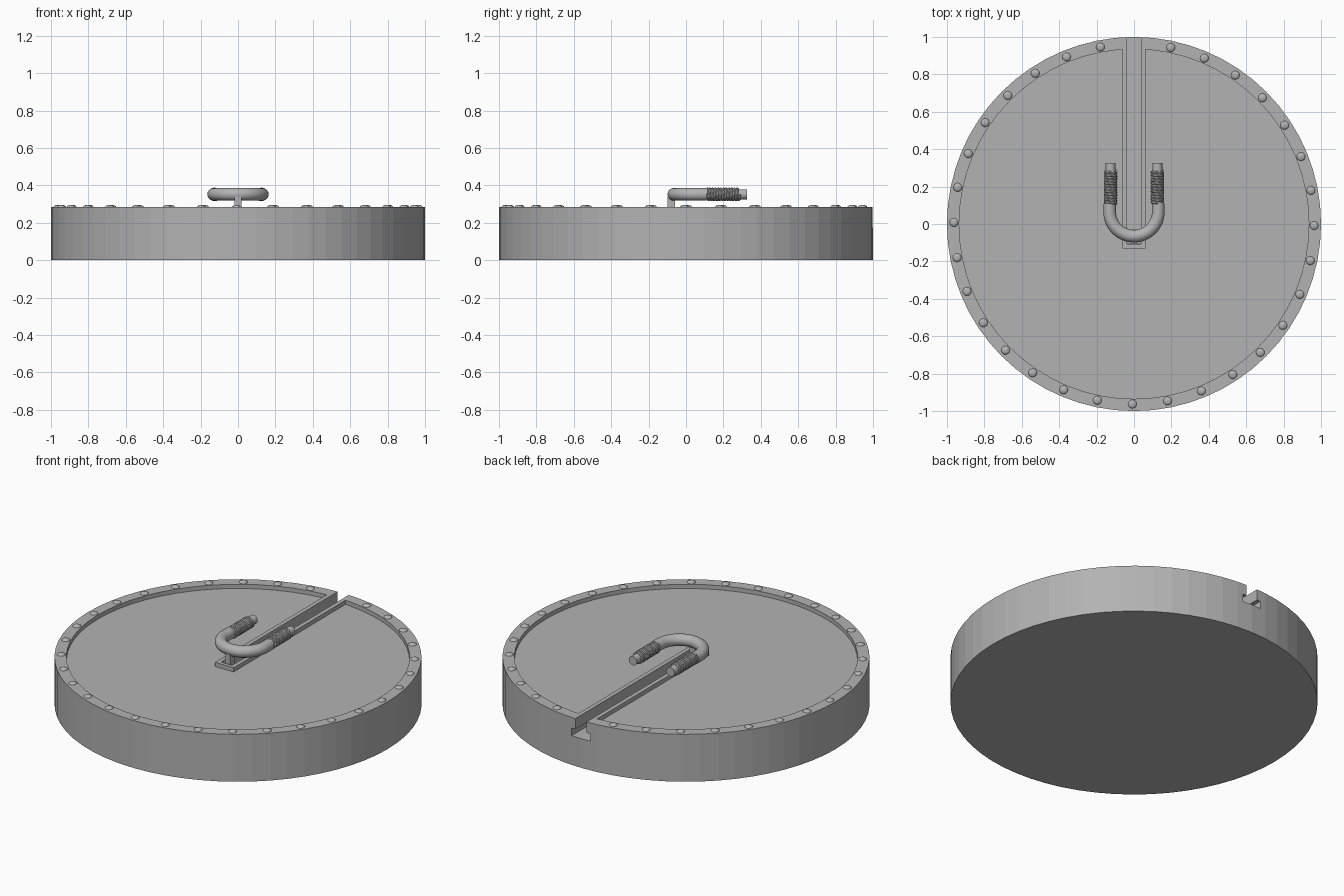
import bpy, bmesh, math
from mathutils import Matrix, Vector

if "Cube" in bpy.data.objects:
    bpy.data.objects.remove(bpy.data.objects["Cube"], do_unlink=True)

TOP, FIELD, SLOT_FLOOR = 0.285, 0.26, 0.175
HOOK_Z, LEG_X, BEND_Y = 0.352, 0.13, 0.065

steel = bpy.data.materials.new("steel grey")
steel.use_nodes = True
GREY = (0.45, 0.45, 0.45, 1)
steel.diffuse_color = GREY
steel.node_tree.nodes["Principled BSDF"].inputs["Base Color"].default_value = GREY


def add(name, bm):
    """Turn a bmesh into a named steel object."""
    bmesh.ops.recalc_face_normals(bm, faces=bm.faces)
    mesh = bpy.data.meshes.new(name)
    bm.to_mesh(mesh)
    bm.free()
    obj = bpy.data.objects.new(name, mesh)
    bpy.context.collection.objects.link(obj)
    mesh.materials.append(steel)
    return obj


def smooth(obj):
    bpy.ops.object.select_all(action='DESELECT')
    obj.select_set(True)
    bpy.context.view_layer.objects.active = obj
    bpy.ops.object.shade_smooth_by_angle(angle=math.radians(40))


def box(bm, x, y0, y1, z0, z1):
    """Box centred on x = 0 with half width x."""
    m = Matrix.Translation((0, (y0 + y1) / 2, (z0 + z1) / 2))
    bmesh.ops.create_cube(bm, size=1, matrix=m @ Matrix.Diagonal((2 * x, y1 - y0, z1 - z0, 1)))


def box_object(name, *dims):
    bm = bmesh.new()
    box(bm, *dims)
    return add(name, bm)


def boolean(target, tool, operation):
    mod = target.modifiers.new(tool.name, 'BOOLEAN')
    mod.operation, mod.solver, mod.object = operation, 'EXACT', tool
    tool.hide_render = True
    bpy.context.view_layer.objects.active = target
    bpy.ops.object.modifier_apply(modifier=mod.name)
    bpy.data.objects.remove(tool, do_unlink=True)


# Round base: lathed profile with a raised rim
bm = bmesh.new()
profile = [(1, 0), (1, TOP), (0.935, TOP), (0.935, FIELD)]
SIDES = 64
rings = [[bm.verts.new((r * math.cos(math.tau * i / SIDES), r * math.sin(math.tau * i / SIDES), z))
          for i in range(SIDES)] for r, z in profile]
for a, b in zip(rings, rings[1:]):
    for i in range(SIDES):
        j = (i + 1) % SIDES
        bm.faces.new((a[i], a[j], b[j], b[i]))
bm.faces.new(rings[0])
bm.faces.new(rings[-1])
base = add("round_base", bm)

# Raised rails, then the T-shaped slot cut through rails and rim
boolean(base, box_object("rails", 0.062, -0.13, 0.95, 0.2, TOP), 'UNION')
boolean(base, box_object("slot_neck", 0.037, -0.108, 1.2, SLOT_FLOOR, 0.4), 'DIFFERENCE')
boolean(base, box_object("slot_foot", 0.062, -0.12, 1.2, SLOT_FLOOR, 0.22), 'DIFFERENCE')

# Rivets round the rim, leaving out the one at the slot
bm = bmesh.new()
COUNT = 32
for i in range(1, COUNT):
    a = math.radians(89.5) + math.tau * i / COUNT
    m = Matrix.Translation((0.963 * math.cos(a), 0.963 * math.sin(a), TOP))
    bmesh.ops.create_uvsphere(bm, u_segments=16, v_segments=8, radius=0.023,
                              matrix=m @ Matrix.Diagonal((1, 1, 0.45, 1)))
smooth(add("rim_rivets", bm))

# Sliding post with a wide foot held in the slot
bm = bmesh.new()
box(bm, 0.055, -0.105, -0.04, SLOT_FLOOR, 0.215)
box(bm, 0.018, -0.1, -0.06, 0.2, 0.34)
add("slider_post", bm)


def tube(name, points, radius, sides):
    """Round wire along a path."""
    curve = bpy.data.curves.new(name, 'CURVE')
    curve.dimensions = '3D'
    curve.bevel_depth, curve.bevel_resolution = radius, sides
    curve.use_fill_caps = True
    spline = curve.splines.new('POLY')
    spline.points.add(len(points) - 1)
    for p, co in zip(spline.points, points):
        p.co = (*co, 1)
    obj = bpy.data.objects.new(name, curve)
    bpy.context.collection.objects.link(obj)
    curve.materials.append(steel)
    bpy.ops.object.select_all(action='DESELECT')
    obj.select_set(True)
    bpy.context.view_layer.objects.active = obj
    bpy.ops.object.convert(target='MESH')
    smooth(bpy.context.view_layer.objects.active)


# U-shaped hook: straight leg, half circle, straight leg
BEND = 24
path = [(LEG_X * math.cos(a), BEND_Y + LEG_X * math.sin(a), HOOK_Z)
        for a in (-math.pi * i / BEND for i in range(BEND + 1))]
path = [(LEG_X, 0.11, HOOK_Z)] + path + [(-LEG_X, 0.11, HOOK_Z)]
tube("hook_bend", path, 0.034, 6)

# Threaded ends: a plain core with a helical winding
TURNS, STEPS, START, LENGTH = 12, 16, 0.11, 0.175
for side, x in (("left", LEG_X - 0.005), ("right", 0.005 - LEG_X)):
    tube(side + "_hook_core", [(x, 0.1, HOOK_Z), (x, 0.327, HOOK_Z)], 0.027, 6)
    helix = []
    for i in range(TURNS * STEPS + 1):
        a = math.tau * i / STEPS
        helix.append((x + 0.028 * math.cos(a), START + LENGTH * i / (TURNS * STEPS),
                      HOOK_Z + 0.028 * math.sin(a)))
    tube(side + "_hook_thread", helix, 0.0085, 2)
